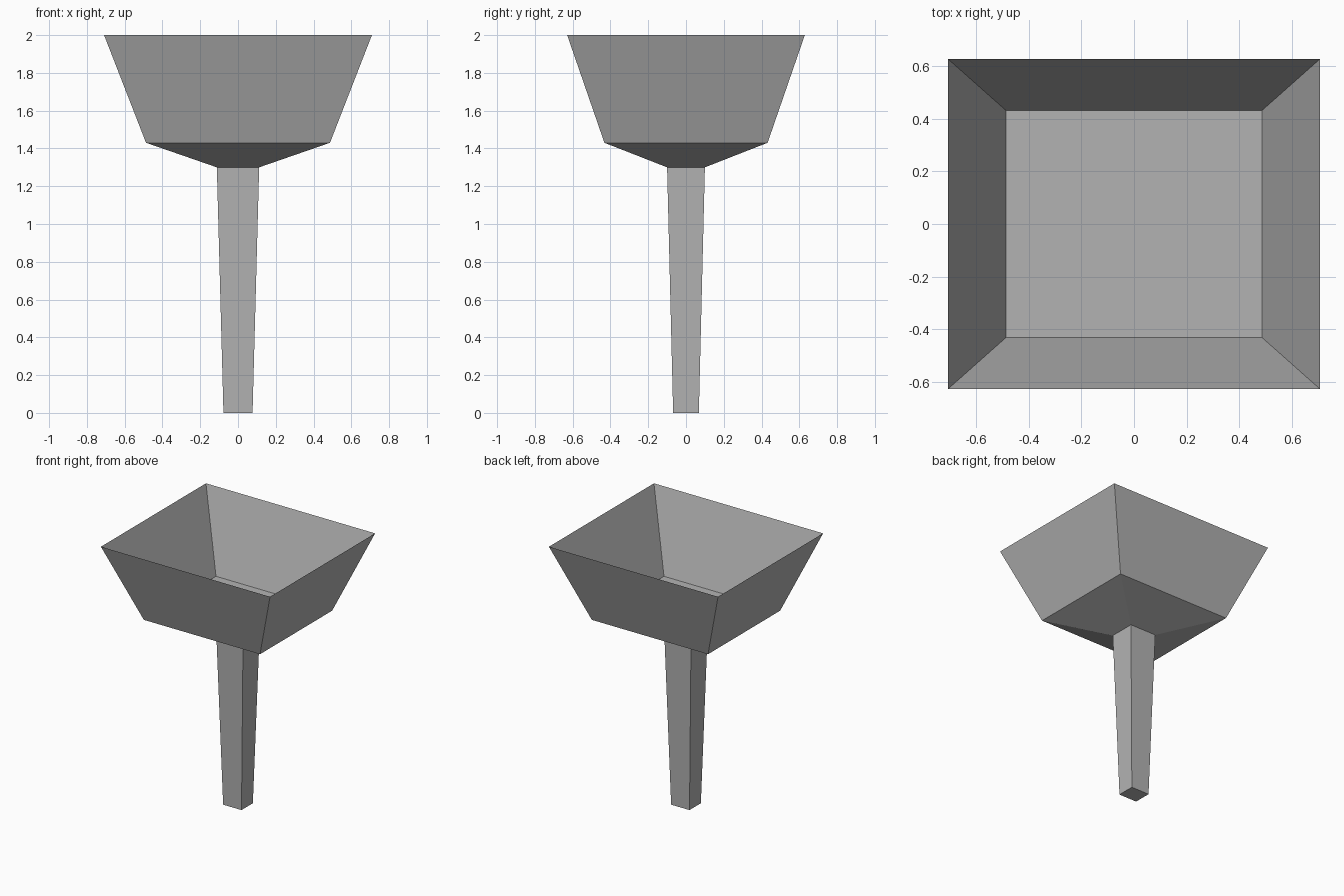
import bpy
import bmesh

if "Cube" in bpy.data.objects:
    bpy.data.objects.remove(bpy.data.objects["Cube"])

grey = bpy.data.materials.new("plain_grey")
grey.diffuse_color = (0.45, 0.45, 0.45, 1)
grey.use_nodes = True
grey.node_tree.nodes["Principled BSDF"].inputs["Base Color"].default_value = grey.diffuse_color


def stacked_rings(name, rings, cap_bottom=False, cap_top=False):
    """Flat-faced part lofted through rectangles (half x, half y, z)."""
    bm = bmesh.new()
    loops = [[bm.verts.new((sx * hx, sy * hy, z))
              for sx, sy in ((-1, -1), (1, -1), (1, 1), (-1, 1))]
             for hx, hy, z in rings]
    for low, high in zip(loops, loops[1:]):
        for i in range(4):
            j = (i + 1) % 4
            bm.faces.new((low[i], low[j], high[j], high[i]))
    if cap_bottom:
        bm.faces.new(loops[0][::-1])
    if cap_top:
        bm.faces.new(loops[-1])
    mesh = bpy.data.meshes.new(name)
    bm.to_mesh(mesh)
    bm.free()
    mesh.materials.append(grey)
    obj = bpy.data.objects.new(name, mesh)
    bpy.context.collection.objects.link(obj)
    return obj


LEG_TOP = (0.112, 0.10, 1.30)
SHOULDER = (0.487, 0.432, 1.43)
RIM = (0.709, 0.629, 2.0)

# Tapered leg flaring out under the bowl, closed by the flat bowl floor
stacked_rings("leg_and_bowl_floor", [(0.077, 0.068, 0), LEG_TOP, SHOULDER],
              cap_bottom=True, cap_top=True)

# Open, thin-walled flared bowl
stacked_rings("bowl_walls", [SHOULDER, RIM])
